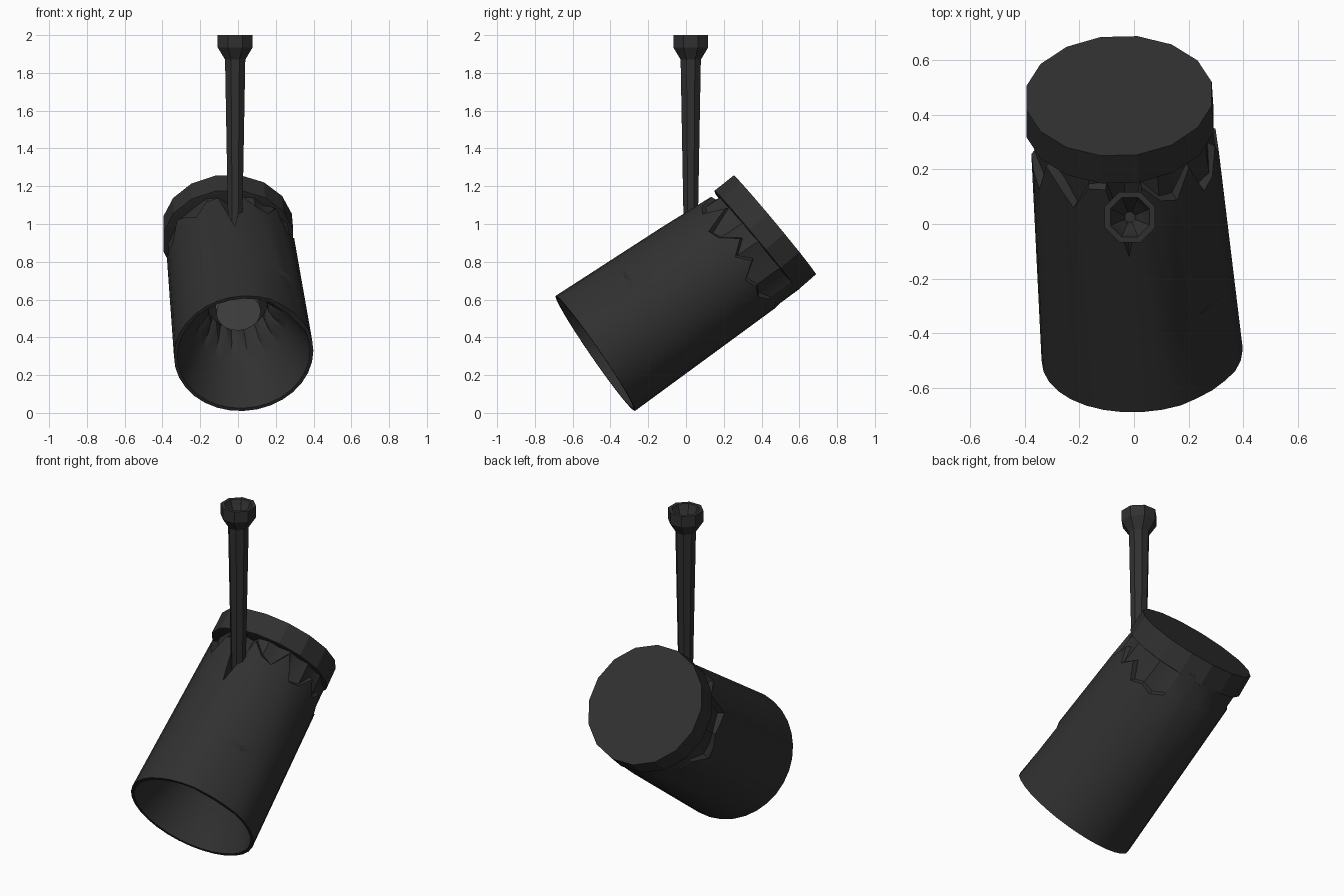
import bpy, bmesh, math, random
from mathutils import Vector, Matrix

if "Cube" in bpy.data.objects:
    bpy.data.objects.remove(bpy.data.objects["Cube"])

random.seed(4)


def material(name, v):
    m = bpy.data.materials.new(name)
    m.diffuse_color = (v, v, v, 1)
    m.use_nodes = True
    m.node_tree.nodes["Principled BSDF"].inputs["Base Color"].default_value = m.diffuse_color
    return m


DARK = material("dark_metal", 0.03)
LENS = material("lens_grey", 0.14)


def frame(origin, back):
    # local -z runs towards the back of the lamp, local y is up
    z = -Vector(back).normalized()
    x = (Vector((1, 0, 0)) - z * z.x).normalized()
    y = z.cross(x)
    m = Matrix((x, y, z)).transposed().to_4x4()
    m.translation = Vector(origin)
    return m


def revolve(name, columns, mat, matrix, angle=30, start=0.0):
    """Skin a ring of (radius, height) profiles; one profile per column."""
    bm = bmesh.new()
    n = len(columns)
    grid = []
    for i, prof in enumerate(columns):
        a = start + 2 * math.pi * i / n
        grid.append([bm.verts.new((r * math.cos(a), r * math.sin(a), h))
                     for r, h in prof])
    for i in range(n):
        p, q = grid[i], grid[(i + 1) % n]
        for k in range(len(p) - 1):
            bm.faces.new((p[k], q[k], q[k + 1], p[k + 1]))
    bmesh.ops.remove_doubles(bm, verts=bm.verts, dist=1e-5)
    bmesh.ops.recalc_face_normals(bm, faces=bm.faces)
    me = bpy.data.meshes.new(name)
    bm.to_mesh(me)
    bm.free()
    me.materials.append(mat)
    ob = bpy.data.objects.new(name, me)
    bpy.context.collection.objects.link(ob)
    ob.matrix_world = matrix
    bpy.context.view_layer.objects.active = ob
    bpy.ops.object.select_all(action='DESELECT')
    ob.select_set(True)
    bpy.ops.object.shade_smooth_by_angle(angle=math.radians(angle))
    return ob


lamp = frame((0.03, -0.48, 0.315), (-0.07, 0.82, 0.565))

# Housing: tapering shell, ragged recesses near the back, funnel inside
N, LENGTH = 32, 1.09


def outer(s):
    return 0.37 - 0.032 * s / LENGTH


columns = []
for i in range(N):
    front_drop = 0.014 if 3 <= i <= 5 else 0.0      # side access panel
    bottom = 20 <= i <= 27                          # underside stays plain
    notch = random.uniform(0.84, 1.0)
    depth = 0.006 if bottom else random.choice((0.012, 0.028, 0.035))
    if i == 8:                                      # slot for the pole
        notch, depth = 0.68, 0.085
    columns.append([
        (0.0, -0.47), (0.16, -0.47), (0.16 + 0.03 * (i % 2), -0.37),
        (0.25, -0.27), (0.335, -0.05), (0.352 - front_drop, 0),
        (outer(0) - front_drop * 0.5, 0),
        (outer(0.34) - front_drop, -0.34), (outer(0.36), -0.36),
        (outer(notch), -notch), (outer(notch) - depth, -notch - 0.015),
        (outer(LENGTH) - depth, -LENGTH), (0.0, -LENGTH)])
revolve("housing", columns, DARK, lamp)

# Bulb face inside the funnel
revolve("bulb_face", [[(0, -0.385), (0.118, -0.385), (0.118, -0.47), (0, -0.47)]] * 20,
        LENS, lamp)

# Back cap, slightly tilted against the housing
cap = frame((-0.055, 0.47, 0.995), (-0.03, 0.77, 0.64))
revolve("back_cap", [[(0, 0), (0.347, 0), (0.35, 0.13), (0.33, 0.135), (0, 0.135)]] * 16,
        DARK, cap, 20, math.pi / 16)

# Hanging pole with flared open collar
pole = [(0, 0.95), (0.04, 0.95), (0.058, 1.87), (0.1, 1.935), (0.1, 2.0),
        (0.078, 2.0), (0.06, 1.95), (0.04, 1.93), (0.02, 1.88), (0, 1.88)]
revolve("hanging_pole", [pole] * 8, DARK, Matrix.Translation((-0.015, 0.025, 0)),
        25, math.pi / 8)
